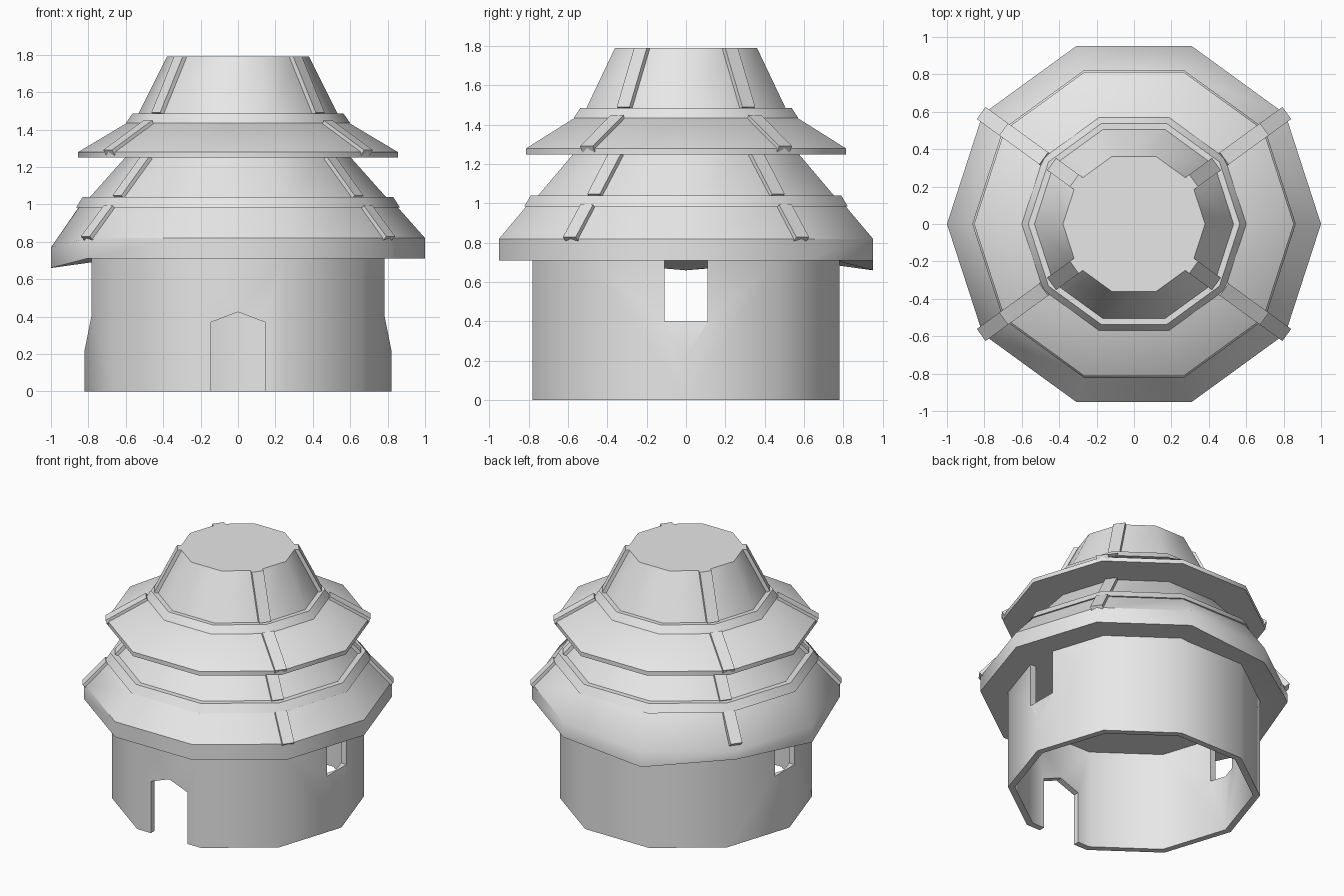
import bpy, bmesh, math
from mathutils import Matrix, Vector

if "Cube" in bpy.data.objects:
    bpy.data.objects.remove(bpy.data.objects["Cube"])

SIDES = 10
STEP = math.tau / SIDES

stone = bpy.data.materials.new("pale grey stone")
stone.use_nodes = True
GREY = (0.8, 0.8, 0.8, 1)
stone.diffuse_color = GREY
stone.node_tree.nodes["Principled BSDF"].inputs["Base Color"].default_value = GREY


def finish(name, bm):
    bmesh.ops.recalc_face_normals(bm, faces=bm.faces)
    mesh = bpy.data.meshes.new(name)
    bm.to_mesh(mesh)
    bm.free()
    mesh.materials.append(stone)
    ob = bpy.data.objects.new(name, mesh)
    bpy.context.collection.objects.link(ob)
    return ob


def smooth(ob):
    bpy.ops.object.select_all(action="DESELECT")
    ob.select_set(True)
    bpy.context.view_layer.objects.active = ob
    bpy.ops.object.shade_smooth_by_angle(angle=math.radians(37.5))


def loft(name, profile, closed=False, sag=None):
    """Ten-sided shape through (radius, height) rings, capped or closed on itself."""
    bm = bmesh.new()
    rings = []
    for k, (r, z) in enumerate(profile):
        rings.append([bm.verts.new((r * math.cos(i * STEP), r * math.sin(i * STEP),
                                    z - (sag or {}).get((k, i), 0))) for i in range(SIDES)])
    pairs = list(zip(rings, rings[1:]))
    if closed:
        pairs.append((rings[-1], rings[0]))
    else:
        bm.faces.new(rings[0])
        bm.faces.new(rings[-1])
    for a, b in pairs:
        for i in range(SIDES):
            j = (i + 1) % SIDES
            bm.faces.new((a[i], a[j], b[j], b[i]))
    return finish(name, bm)


def prism(name, outline, half, axis, offset=0):
    """Outline of (u, z) points extruded along the x or y axis."""
    bm = bmesh.new()
    ends = []
    for s in (offset - half, offset + half):
        ends.append([bm.verts.new((u, s, z) if axis == "y" else (s, u, z)) for u, z in outline])
    bm.faces.new(ends[0])
    bm.faces.new(ends[1])
    n = len(outline)
    for i in range(n):
        j = (i + 1) % n
        bm.faces.new((ends[0][i], ends[0][j], ends[1][j], ends[1][i]))
    return finish(name, bm)


def cut(target, cutter):
    mod = target.modifiers.new("cut", "BOOLEAN")
    mod.operation = "DIFFERENCE"
    mod.solver = "EXACT"
    mod.object = cutter
    bpy.context.view_layer.objects.active = target
    bpy.ops.object.select_all(action="DESELECT")
    target.select_set(True)
    bpy.ops.object.modifier_apply(modifier=mod.name)
    bpy.data.objects.remove(cutter)


# Hollow round wall with a pointed doorway and two side windows with sloped sills
wall = loft("wall", [(0.82, 0), (0.82, 0.72), (0.775, 0.72), (0.775, 0)], closed=True)
door = [(-0.145, -0.1), (0.145, -0.1), (0.145, 0.37), (0, 0.425), (-0.145, 0.37)]
cut(wall, prism("door_cutter", door, 0.2, "y", offset=-0.8))
window = [(0.6, 0.4), (0.784, 0.4), (0.82, 0.22), (1, 0.22), (1, 0.8), (0.6, 0.8)]
for side in (1, -1):
    cut(wall, prism("window_cutter", [(side * u, z) for u, z in window], 0.11, "y"))
smooth(wall)

# Lower eave, sagging at the back left corners
EAVE = 0.05
sag = {(1, 3): EAVE, (1, 5): EAVE, (2, 3): EAVE, (2, 4): EAVE, (2, 5): EAVE}
smooth(loft("lower_eave", [(0.8, 0.71), (1, 0.71), (1, 0.82), (0.845, 0.995)], sag=sag))

# Upper roof tiers and the bands between them
tiers = {
    "lower_band": [(0.8, 0.975), (0.865, 0.985), (0.83, 1.04), (0.78, 1.04)],
    "middle_roof": [(0.8, 1.03), (0.595, 1.26)],
    "upper_eave": [(0.58, 1.25), (0.855, 1.25), (0.855, 1.28), (0.57, 1.45)],
    "upper_band": [(0.54, 1.425), (0.6, 1.435), (0.565, 1.485), (0.52, 1.485)],
    "top_roof": [(0.535, 1.48), (0.38, 1.79)],
}
for name, profile in tiers.items():
    smooth(loft(name, profile))

# Raised ribs running down four corners of every slope
slopes = {
    "lower_eave_rib": ((1, 0.82), (0.85, 0.985)),
    "middle_roof_rib": ((0.79, 1.04), (0.604, 1.25)),
    "upper_eave_rib": ((0.855, 1.28), (0.59, 1.438)),
    "top_roof_rib": ((0.532, 1.485), (0.38, 1.79)),
}
for name, (low, high) in slopes.items():
    a, b = Vector(low), Vector(high)
    along = (b - a).normalized()
    out = Vector((along.y, -along.x)) * 0.013
    # Keep the ends level at the top and plumb at the bottom
    top_out = Vector((out.x + out.y * -along.x / along.y, 0))
    outline = [a - 2 * out, a + out, b + out if name != "top_roof_rib" else b + top_out, b - 2 * out]
    if name == "top_roof_rib":
        outline[-1] = b - 2 * top_out
    for corner in (1, 4, 6, 9):
        rib = prism(name, [tuple(p) for p in outline], 0.04, "y")
        rib.data.transform(Matrix.Rotation(corner * STEP, 4, "Z"))
